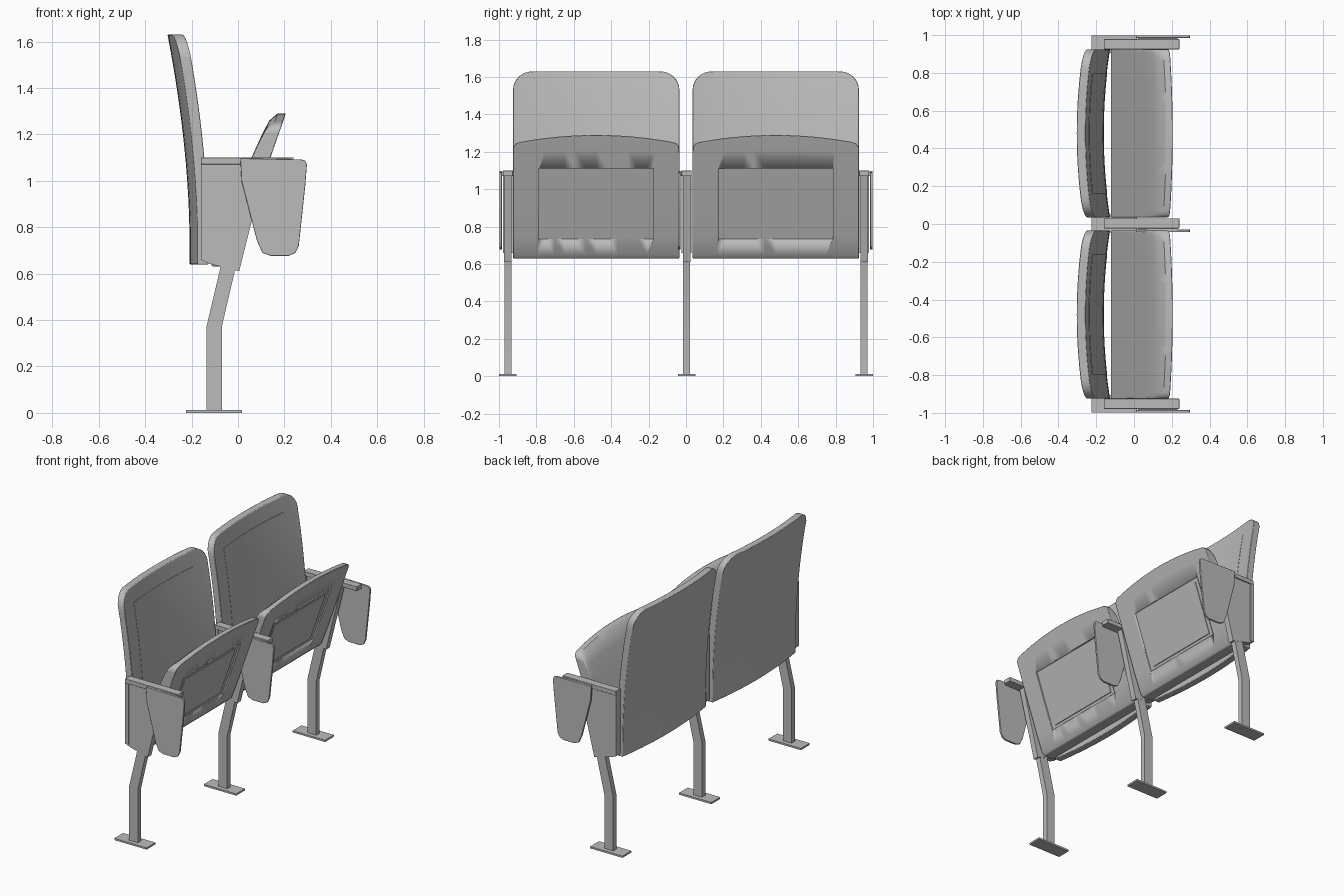
import bpy, bmesh
from math import sqrt, radians, cos, pi

cube = bpy.data.objects.get("Cube")
if cube:
    bpy.data.objects.remove(cube)

grey = bpy.data.materials.new("plain grey")
grey.use_nodes = True
COLOUR = (0.5, 0.5, 0.5, 1)
grey.diffuse_color = COLOUR
grey.node_tree.nodes["Principled BSDF"].inputs["Base Color"].default_value = COLOUR


def finish(name, bm, bevel=0, segments=2):
    """Turn a bmesh into a shaded, optionally bevelled object."""
    bmesh.ops.recalc_face_normals(bm, faces=bm.faces)
    mesh = bpy.data.meshes.new(name)
    bm.to_mesh(mesh)
    bm.free()
    mesh.materials.append(grey)
    obj = bpy.data.objects.new(name, mesh)
    bpy.context.collection.objects.link(obj)
    if bevel:
        mod = obj.modifiers.new("soft edges", "BEVEL")
        mod.width, mod.segments, mod.angle_limit = bevel, segments, radians(40)
    bpy.ops.object.select_all(action="DESELECT")
    obj.select_set(True)
    bpy.context.view_layer.objects.active = obj
    bpy.ops.object.shade_smooth_by_angle(angle=radians(35))
    return obj


def plate(name, outline, y0, y1, bevel=0):
    """Extrude an x-z outline between two y positions."""
    bm = bmesh.new()
    face = bm.faces.new([bm.verts.new((x, y0, z)) for x, z in outline])
    side = bmesh.ops.extrude_face_region(bm, geom=[face])["geom"]
    moved = [v for v in side if isinstance(v, bmesh.types.BMVert)]
    bmesh.ops.translate(bm, verts=moved, vec=(0, y1 - y0, 0))
    return finish(name, bm, bevel)


def box(name, x0, x1, y0, y1, z0, z1, bevel=0):
    return plate(name, [(x0, z0), (x1, z0), (x1, z1), (x0, z1)], y0, y1, bevel)


def shell(name, rows, cy, half, drop, slope=0, hollow=0, bevel=0, cols=24):
    """Closed curved slab; rows are (z, rear x, front x) on the centre line."""
    bm = bmesh.new()
    z0, z1 = rows[0][0], rows[-1][0]
    layers = []
    for side in (1, 2):
        grid = []
        for row in rows:
            line = []
            for c in range(cols + 1):
                y = -half * cos(pi * c / cols)
                dz = -drop(y) * ((row[0] - z0) / (z1 - z0)) ** 4
                x = row[side] + slope * dz + hollow * y * y
                line.append(bm.verts.new((x, cy + y, row[0] + dz)))
            grid.append(line)
        layers.append(grid)
    rear, front = layers
    for g in layers:
        for a, b in zip(g, g[1:]):
            for c in range(cols):
                bm.faces.new((a[c], a[c + 1], b[c + 1], b[c]))
    # close the rim between the two skins
    for r in range(len(rows) - 1):
        for c in (0, cols):
            bm.faces.new((rear[r][c], rear[r + 1][c], front[r + 1][c], front[r][c]))
    for r in (0, -1):
        for c in range(cols):
            bm.faces.new((rear[r][c], rear[r][c + 1], front[r][c + 1], front[r][c]))
    return finish(name, bm, bevel)


def corner(y, half, radius):
    """Height lost to a rounded top corner."""
    d = max(0, abs(y) - (half - radius))
    return radius - sqrt(max(0, radius * radius - d * d))


def back_x(z):
    return -0.209 - 0.091 * max(0, (z - 0.75) / 0.86) ** 1.8


def rows_between(z0, z1, n, rear, front):
    zs = [z0 + (z1 - z0) * i / n for i in range(n + 1)]
    return [(z, back_x(z) + rear, back_x(z) + front) for z in zs]


HALF = 0.445
HOLLOW = 0.035 / HALF ** 2

# seat side section: height, sitting face, underside
SEAT = [(0.63, -0.11, -0.04), (0.65, -0.122, -0.022), (0.75, -0.08, 0.017),
        (1.1, 0.058, 0.14), (1.21, 0.108, 0.178), (1.26, 0.135, 0.196),
        (1.29, 0.17, 0.206)]


def underside(z):
    return 0.14 + 0.35 * (z - 1.1)


def slanted(z0, z1, back, front):
    """Four-sided outline lying along the seat underside."""
    return [(underside(z0) + back, z0), (underside(z0) + front, z0),
            (underside(z1) + front, z1), (underside(z1) + back, z1)]


for tag, cy in (("right", -0.48), ("left", 0.48)):
    shell(f"{tag}_backrest", rows_between(0.64, 1.63, 14, 0, 0.047), cy, HALF,
          lambda y: corner(y, HALF, 0.1), -0.2, HOLLOW, 0.01)
    shell(f"{tag}_backrest_panel", rows_between(0.73, 1.53, 10, 0.04, 0.049), cy, 0.32,
          lambda y: 0, 0, HOLLOW)
    seat = shell(f"{tag}_seat", SEAT, cy, HALF,
                 lambda y: 0.045 * (y / HALF) ** 2 + corner(y, HALF, 0.03), 0.35, 0, 0.012)
    # shallow recess in the seat underside with a raised centre plate
    cutter = plate(f"{tag}_recess_cutter", slanted(0.735, 1.11, -0.01, 0.04),
                   cy - 0.305, cy + 0.305)
    cutter.hide_render = True
    cutter.hide_set(True)
    cut = seat.modifiers.new("recess", "BOOLEAN")
    cut.operation, cut.object, cut.solver = "DIFFERENCE", cutter, "EXACT"
    plate(f"{tag}_seat_plate", slanted(0.757, 1.085, -0.014, -0.005), cy - 0.27, cy + 0.27)

LEG = [(-0.135, 0.005), (-0.07, 0.005), (-0.07, 0.37), (0.03, 0.8), (-0.035, 0.8), (-0.135, 0.375)]
PANEL = [(-0.16, 1.09), (-0.16, 0.66), (-0.13, 0.645), (0.005, 0.61), (0.125, 1.09)]
TABLET = [(0.01, 1.097), (0.275, 1.092), (0.29, 1.087), (0.297, 1.07), (0.29, 0.98),
          (0.262, 0.72), (0.247, 0.69), (0.22, 0.677), (0.14, 0.677), (0.105, 0.69),
          (0.082, 0.74), (0.015, 1.0)]

# supports: leg, foot, side panel, armrest and folded tablet
for tag, y, out in (("right", -0.952, -1), ("middle", 0.003, -1), ("left", 0.952, 1)):
    plate(f"{tag}_leg", LEG, y - 0.018, y + 0.018)
    box(f"{tag}_foot", -0.225, 0.017, y - 0.047, y + 0.047, 0, 0.012)
    plate(f"{tag}_side_panel", PANEL, y - 0.02, y + 0.02)
    box(f"{tag}_rear_flange", -0.16, -0.135, y - 0.026, y + 0.026, 0.66, 1.08)
    box(f"{tag}_armrest", -0.16, 0.24, y - 0.027, y + 0.027, 1.07, 1.1, 0.003)
    hinge = sorted((y + out * 0.024, y + out * 0.034))
    box(f"{tag}_tablet_hinge", 0.02, 0.23, *hinge, 1.07, 1.095)
    sheet = sorted((y + out * 0.033, y + out * 0.046))
    plate(f"{tag}_tablet", TABLET, *sheet, 0.002)
